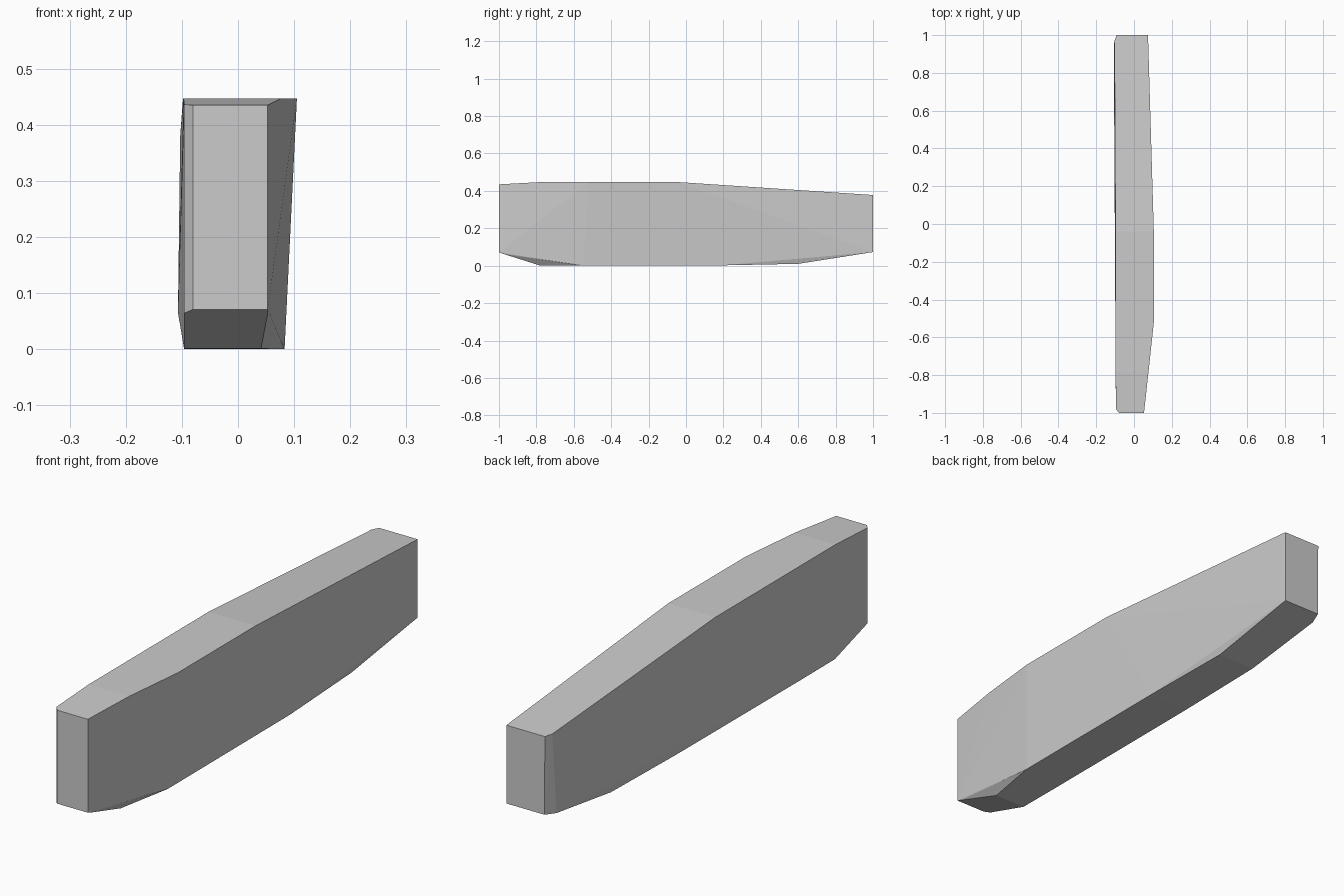
import bpy
import bmesh

if "Cube" in bpy.data.objects:
    bpy.data.objects.remove(bpy.data.objects["Cube"])

# Plain grey finish
grey = bpy.data.materials.new("light grey")
grey.diffuse_color = (0.6, 0.6, 0.6, 1)
grey.use_nodes = True
grey.node_tree.nodes["Principled BSDF"].inputs["Base Color"].default_value = grey.diffuse_color

# Corner points of the tapered bar: (y, z, left x, right x)
top_stations = [
    (-1.0, 0.435, -0.08, 0.053),
    (-0.98, 0.436, -0.096, 0.055),
    (-0.78, 0.447, -0.097, 0.077),
    (-0.52, 0.447, -0.097, 0.105),
    (-0.04, 0.447, -0.098, 0.105),
    (0.97, 0.38, -0.103, 0.075),
    (1.0, 0.378, -0.092, 0.074),
]
bottom_stations = [
    (-1.0, 0.071, -0.08, 0.053),
    (-0.98, 0.064, -0.096, 0.053),
    (-0.78, 0.001, -0.096, 0.041),
    (-0.55, 0.0, -0.096, 0.083),
    (0.2, 0.002, -0.096, 0.083),
    (0.6, 0.01, -0.097, 0.069),
    (0.95, 0.065, -0.107, 0.072),
    (1.0, 0.073, -0.09, 0.074),
]

# Bar body: faceted convex shell around the stations
bm = bmesh.new()
for y, z, left, right in top_stations + bottom_stations:
    bm.verts.new((left, y, z))
    bm.verts.new((right, y, z))
hull = bmesh.ops.convex_hull(bm, input=bm.verts[:])
loose = [v for v in bm.verts if not v.link_faces]
bmesh.ops.delete(bm, geom=loose, context='VERTS')
bmesh.ops.recalc_face_normals(bm, faces=bm.faces[:])

mesh = bpy.data.meshes.new("tapered_bar")
bm.to_mesh(mesh)
bm.free()
mesh.materials.append(grey)
bar = bpy.data.objects.new("tapered_bar", mesh)
bpy.context.collection.objects.link(bar)
